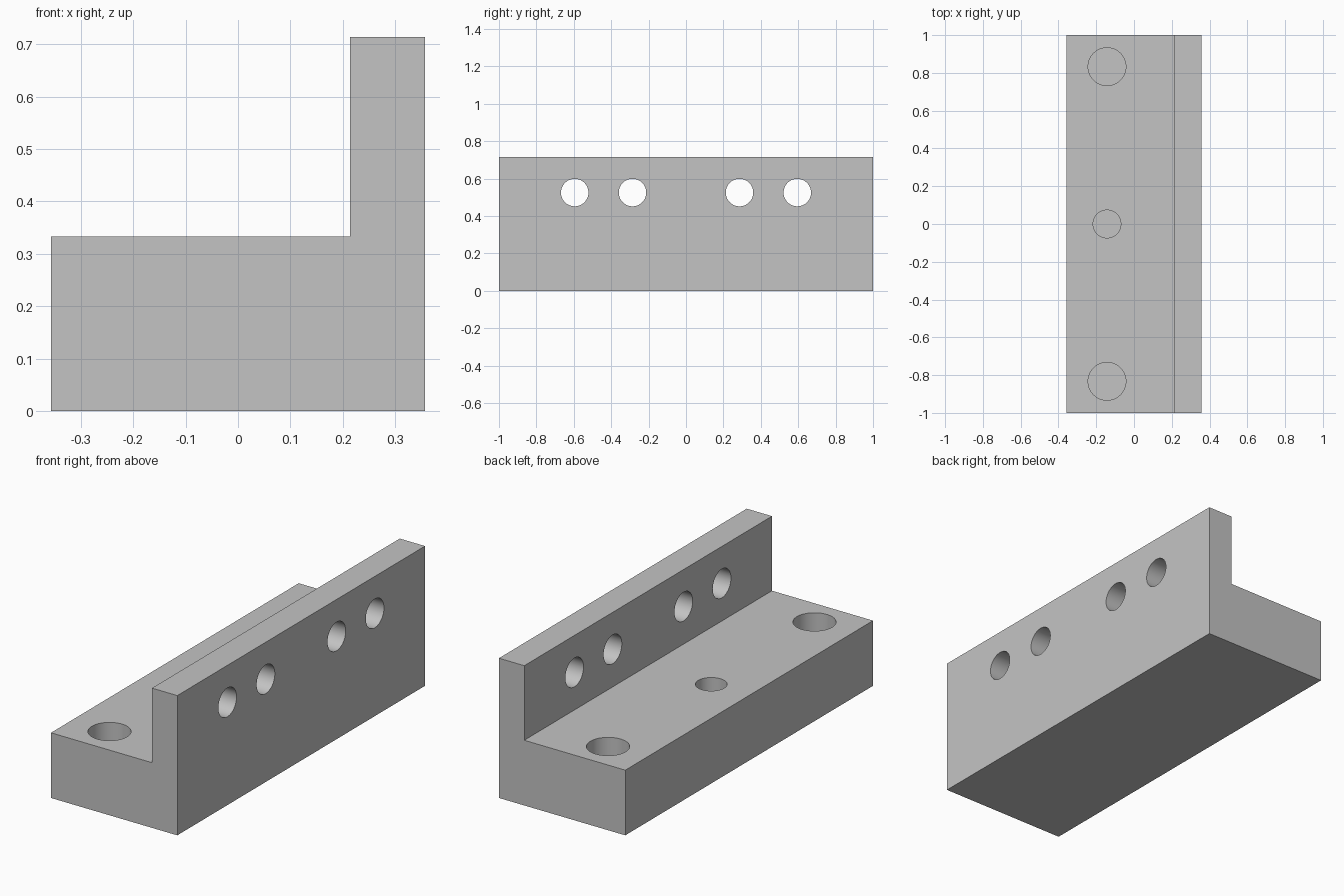
import bpy, bmesh, math
from mathutils import Matrix

if "Cube" in bpy.data.objects:
    bpy.data.objects.remove(bpy.data.objects["Cube"], do_unlink=True)

# Single grey finish
COLOR = (0.55, 0.55, 0.55, 1.0)
grey = bpy.data.materials.new("plain_grey")
grey.use_nodes = True
grey.diffuse_color = COLOR
grey.node_tree.nodes["Principled BSDF"].inputs["Base Color"].default_value = COLOR

HALF_W, HALF_L, HEIGHT = 0.357, 1.0, 0.714
WALL_X, BASE_TOP = 0.214, 0.333
HOLE_R, BIG_R = 0.0735, 0.1
POCKET_DEPTH = 0.24


def new_object(name, bm):
    mesh = bpy.data.meshes.new(name)
    bmesh.ops.recalc_face_normals(bm, faces=bm.faces[:])
    bm.to_mesh(mesh)
    bm.free()
    mesh.materials.append(grey)
    obj = bpy.data.objects.new(name, mesh)
    bpy.context.collection.objects.link(obj)
    return obj


def add_cylinder(bm, radius, depth, location, axis="Z"):
    turn = Matrix.Rotation(math.pi / 2, 4, "Y") if axis == "X" else Matrix()
    bmesh.ops.create_cone(bm, cap_ends=True, segments=64, radius1=radius, radius2=radius,
                          depth=depth, matrix=Matrix.Translation(location) @ turn)


# L-shaped bracket: profile extruded along its length
bm = bmesh.new()
profile = [(-HALF_W, 0), (HALF_W, 0), (HALF_W, HEIGHT),
           (WALL_X, HEIGHT), (WALL_X, BASE_TOP), (-HALF_W, BASE_TOP)]
face = bm.faces.new([bm.verts.new((x, -HALF_L, z)) for x, z in profile])
result = bmesh.ops.extrude_face_region(bm, geom=[face])
moved = [v for v in result["geom"] if isinstance(v, bmesh.types.BMVert)]
bmesh.ops.translate(bm, verts=moved, vec=(0, 2 * HALF_L, 0))
bracket = new_object("angle_bracket", bm)

# Hole cutters: through holes in the wall, blind pockets in the base
bm = bmesh.new()
for side in (-1, 1):
    for y in (0.286, 0.595):
        add_cylinder(bm, HOLE_R, 0.3, ((WALL_X + HALF_W) / 2, side * y, 0.525), "X")
for y, radius in ((-0.833, BIG_R), (0, HOLE_R), (0.833, BIG_R)):
    add_cylinder(bm, radius, 2 * POCKET_DEPTH, (-0.143, y, BASE_TOP), "Z")
cutter = new_object("hole_cutter", bm)
cutter.hide_render = True

# Cut the holes, then discard the cutter
cut = bracket.modifiers.new("holes", "BOOLEAN")
cut.operation = "DIFFERENCE"
cut.solver = "EXACT"
cut.object = cutter
bpy.ops.object.select_all(action="DESELECT")
bracket.select_set(True)
bpy.context.view_layer.objects.active = bracket
bpy.ops.object.modifier_apply(modifier=cut.name)
bpy.data.objects.remove(cutter, do_unlink=True)

# Round hole walls, crisp edges elsewhere
bpy.ops.object.shade_smooth_by_angle(angle=math.radians(30))
